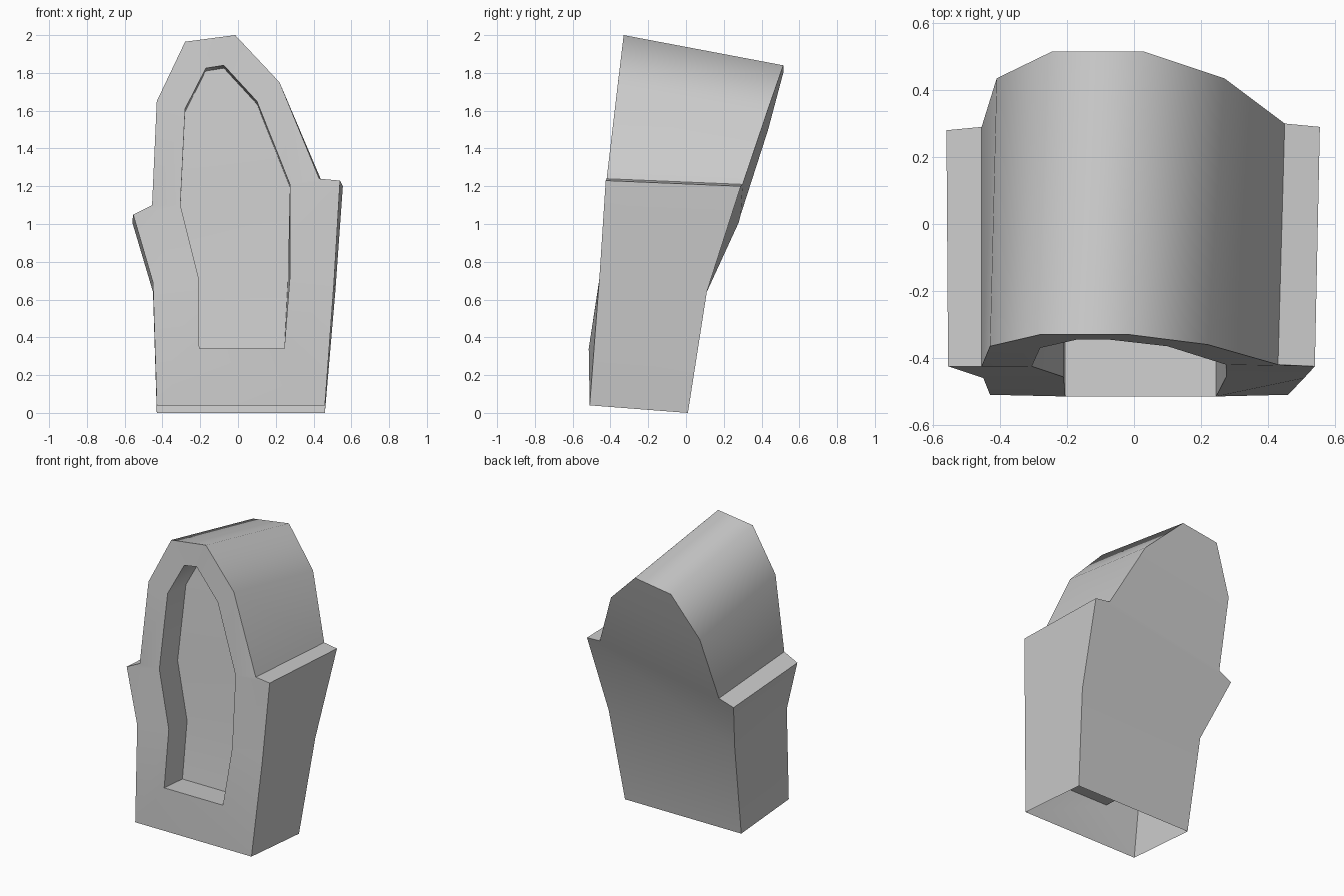
import bpy, bmesh, math

if "Cube" in bpy.data.objects:
    bpy.data.objects.remove(bpy.data.objects["Cube"])

# Outlines run from bottom left over the top to bottom right
front = [(-.43, -.51, .04), (-.45, -.46, .69), (-.555, -.425, 1.05), (-.455, -.425, 1.10),
         (-.43, -.365, 1.65), (-.28, -.33, 1.965), (-.015, -.33, 2.0), (.22, -.36, 1.75),
         (.43, -.42, 1.24), (.54, -.425, 1.23), (.508, -.46, .69), (.46, -.51, .04)]
back = [(-.43, .01, 0), (-.45, .11, .64), (-.56, .28, 1.01), (-.455, .29, 1.05),
        (-.41, .435, 1.50), (-.245, .515, 1.80), (.03, .515, 1.84), (.27, .435, 1.61),
        (.45, .30, 1.21), (.555, .29, 1.20), (.515, .11, .64), (.46, .01, 0)]
# Recess rim; shoulder points are shared by two outline points
rim = [(-.205, -.515, .34), (-.21, -.457, .72), (-.305, -.425, 1.10), (-.305, -.425, 1.10),
       (-.28, -.37, 1.61), (-.17, -.345, 1.825), (-.075, -.345, 1.84), (.10, -.365, 1.65),
       (.275, -.42, 1.21), (.275, -.42, 1.21), (.275, -.457, .72), (.245, -.515, .34)]
floor = [(x, y + .2, z - .015) for x, y, z in rim]
floor[10] = (.264, floor[10][1], floor[10][2])

bm = bmesh.new()


def loop(points):
    """Make vertices, reusing one where the point repeats."""
    made = {}
    return [made.setdefault(p, None) or made.update({p: bm.verts.new(p)}) or made[p] for p in points]


def face(*verts):
    unique = list(dict.fromkeys(verts))
    if len(unique) > 2:
        bm.faces.new(unique)


def bridge(a, b, closed):
    n = len(a)
    for i in range(n if closed else n - 1):
        j = (i + 1) % n
        face(a[i], a[j], b[j], b[i])


def fill(a):
    """Fill an outline with strips running from its left to its right side."""
    n = len(a)
    for i in range(n // 2 - 1):
        face(a[i], a[i + 1], a[n - 2 - i], a[n - 1 - i])


f, b, r, fl = (loop(p) for p in (front, back, rim, floor))
bridge(f, b, False)   # sides and top, open underneath
bridge(f, r, True)    # front frame
bridge(r, fl, True)   # recess walls
fill(fl)              # recess floor
fill(b)               # back
bmesh.ops.recalc_face_normals(bm, faces=bm.faces)

mesh = bpy.data.meshes.new("gravestone")
bm.to_mesh(mesh)
bm.free()
stone = bpy.data.objects.new("gravestone", mesh)
bpy.context.collection.objects.link(stone)
bpy.context.view_layer.objects.active = stone
stone.select_set(True)
bpy.ops.object.shade_smooth_by_angle(angle=math.radians(60))
